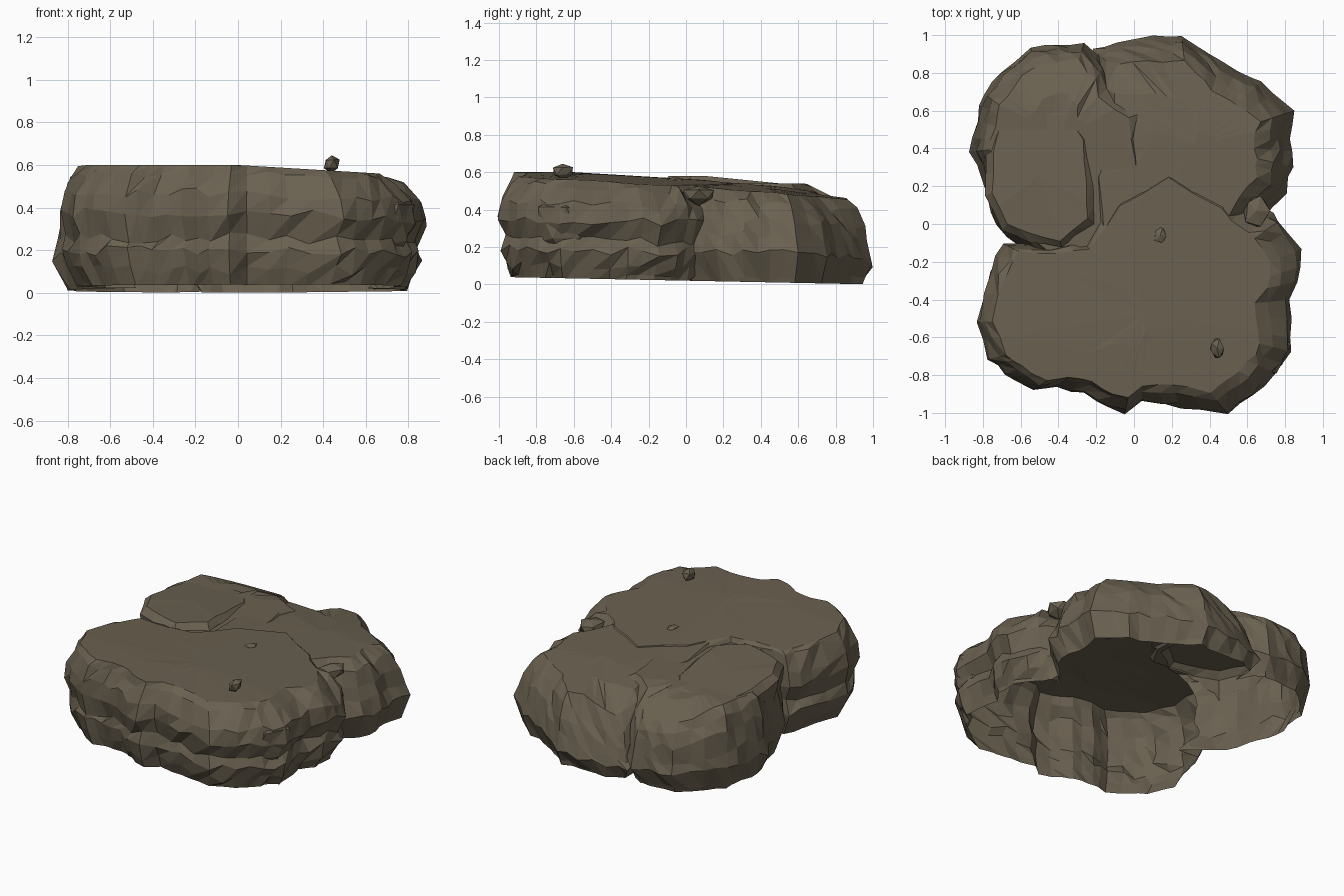
import bpy, bmesh, random
from mathutils import Vector

random.seed(4)
if "Cube" in bpy.data.objects:
    bpy.data.objects.remove(bpy.data.objects["Cube"])

# Single stone colour
stone = bpy.data.materials.new("brown_grey_stone")
stone.use_nodes = True
colour = (0.143, 0.118, 0.08, 1)
stone.diffuse_color = colour
stone.node_tree.nodes["Principled BSDF"].inputs["Base Color"].default_value = colour


def main_top(x, y):
    """Height of the gently falling main top surface."""
    return 0.6 - 0.06 * max(0, x) - 0.06 * max(0, y + 0.6) - 0.1 * max(0, y - 0.5)


def back_top(x, y):
    """Main top, with the back left corner falling away."""
    return main_top(x, y) - 0.006 - 1.1 * max(0, y - 0.5 * x - 0.8)


def left_top(x, y):
    return 0.54 - 0.5 * max(0, y - 0.64)


def plateau_top(x, y):
    return 0.58 - 0.1 * max(0, y - 0.1)


def finish(name, bm):
    bmesh.ops.recalc_face_normals(bm, faces=bm.faces)
    mesh = bpy.data.meshes.new(name)
    bm.to_mesh(mesh)
    bm.free()
    mesh.materials.append(stone)
    obj = bpy.data.objects.new(name, mesh)
    bpy.context.collection.objects.link(obj)
    return obj


def rock(name, outline, levels, top, rough=0.025, lean=0.0):
    """Closed craggy rock: the outline stacked in rings of (height share, inset)."""
    pts = [Vector(p) for p in outline]
    ring = []
    for a, b in zip(pts, pts[1:] + pts[:1]):
        ring.append(a)
        if (b - a).length > 0.12:
            ring.append(a.lerp(b, random.uniform(0.4, 0.6)))
    mid = sum(ring, Vector((0, 0))) / len(ring)
    bm = bmesh.new()
    rows = []
    for share, inset in levels:
        row = []
        for p in ring:
            d = p - mid
            n = d.normalized()
            extra = 1 + lean * max(0, n.x) * share
            q = p - n * min(inset * extra + random.uniform(0, rough), d.length * 0.85)
            wobble = random.uniform(-rough, rough) if 0 < share < 0.97 else 0
            row.append(bm.verts.new((q.x, q.y, share * top(q.x, q.y) + wobble)))
        rows.append(row)
    count = len(ring)
    for low, high in zip(rows, rows[1:]):
        for i in range(count):
            j = (i + 1) % count
            bm.faces.new((low[i], low[j], high[j]))
            bm.faces.new((low[i], high[j], high[i]))
    # Close the base and fan the top
    bm.faces.new(rows[0])
    peak = bm.verts.new((mid.x, mid.y, top(mid.x, mid.y)))
    for i in range(count):
        bm.faces.new((rows[-1][i], rows[-1][(i + 1) % count], peak))
    return finish(name, bm)


def pebble(name, centre, size):
    bm = bmesh.new()
    bmesh.ops.create_icosphere(bm, subdivisions=1, radius=1)
    for v in bm.verts:
        k = random.uniform(0.8, 1.1)
        v.co = Vector([c + s * a * k for c, s, a in zip(centre, size, v.co)])
    return finish(name, bm)


# Front slab, with two shallow ledges running around its wall
front = rock("rock_body", [
    (-.7, -.1), (-.78, -.25), (-.85, -.52), (-.78, -.72), (-.69, -.8), (-.55, -.89),
    (-.42, -.87), (-.28, -.91), (-.15, -.99), (-.05, -1.01), (.04, -.96), (.25, -.98),
    (.5, -1.01), (.65, -.92), (.77, -.8), (.85, -.68), (.84, -.5), (.83, -.4),
    (.89, -.3), (.89, -.13), (.83, -.03), (.74, .06), (.55, .2), (.2, .35),
    (-.1, .2), (-.3, -.06), (-.5, -.1)],
    [(-.2, .14), (.05, .085), (.18, .045), (.33, .015), (.43, .035), (.63, .0),
     (.78, .015), (.94, .06), (1, .09), (1, .35)], main_top, lean=0.9)

# Back slab
back = rock("back_rock", [
    (-.22, .93), (-.1, .98), (.1, 1), (.25, 1.01), (.4, .91), (.55, .82), (.68, .76),
    (.85, .6), (.83, .45), (.85, .3), (.81, .16), (.74, .08), (.58, -.1), (.4, -.4),
    (0, -.5), (-.25, -.3), (-.33, .2), (-.24, .6)],
    [(-.25, .1), (.05, .05), (.35, .0), (.55, .02), (.72, .045), (.88, .08),
     (1, .14), (1, .35)], back_top, lean=0.3)

# Left rock, falling away to the back and running in under the main top
left = rock("left_rock", [
    (-.68, -.08), (-.77, .05), (-.81, .22), (-.88, .38), (-.85, .55), (-.81, .7),
    (-.71, .82), (-.55, .95), (-.4, .97), (-.26, .97), (-.14, .86), (-.1, .76),
    (.08, .6), (.12, .3), (.1, 0), (-.1, -.3), (-.45, -.26)],
    [(-.3, .12), (.05, .06), (.31, .0), (.5, .02), (.75, .035), (.92, .06),
     (1, .1), (1, .28)], left_top)

# Raised plateau on the left rock
plateau = rock("plateau", [
    (-.7, -.04), (-.79, .15), (-.79, .4), (-.73, .57), (-.55, .65), (-.33, .61),
    (-.23, .48), (-.21, .2), (-.21, 0), (-.38, -.13), (-.55, -.1)],
    [(.35, .08), (.8, .01), (.93, .0), (1, .04)], plateau_top, rough=0.012)

# Fuse the rocks into one outer skin
for other in (back, left, plateau):
    join = front.modifiers.new("join", "BOOLEAN")
    join.operation = "UNION"
    join.solver = "EXACT"
    join.object = other
    bpy.context.view_layer.objects.active = front
    bpy.ops.object.modifier_apply(modifier=join.name)
    bpy.data.objects.remove(other)

# Slice off the underside, leaving the shell open
bm = bmesh.new()
bm.from_mesh(front.data)
bmesh.ops.bisect_plane(bm, geom=bm.verts[:] + bm.edges[:] + bm.faces[:],
                       plane_co=(0, 0, .02), plane_no=(0, .02, 1), clear_inner=True)
bm.to_mesh(front.data)
bm.free()

# Loose stones
pebble("front_pebble", (.44, -.66, .605), (.04, .06, .045))
pebble("side_stone", (.65, .07, .48), (.075, .1, .055))
pebble("top_flake", (.14, -.06, .555), (.04, .05, .02))
pebble("side_boulder", (.72, -.64, .32), (.12, .17, .2))
